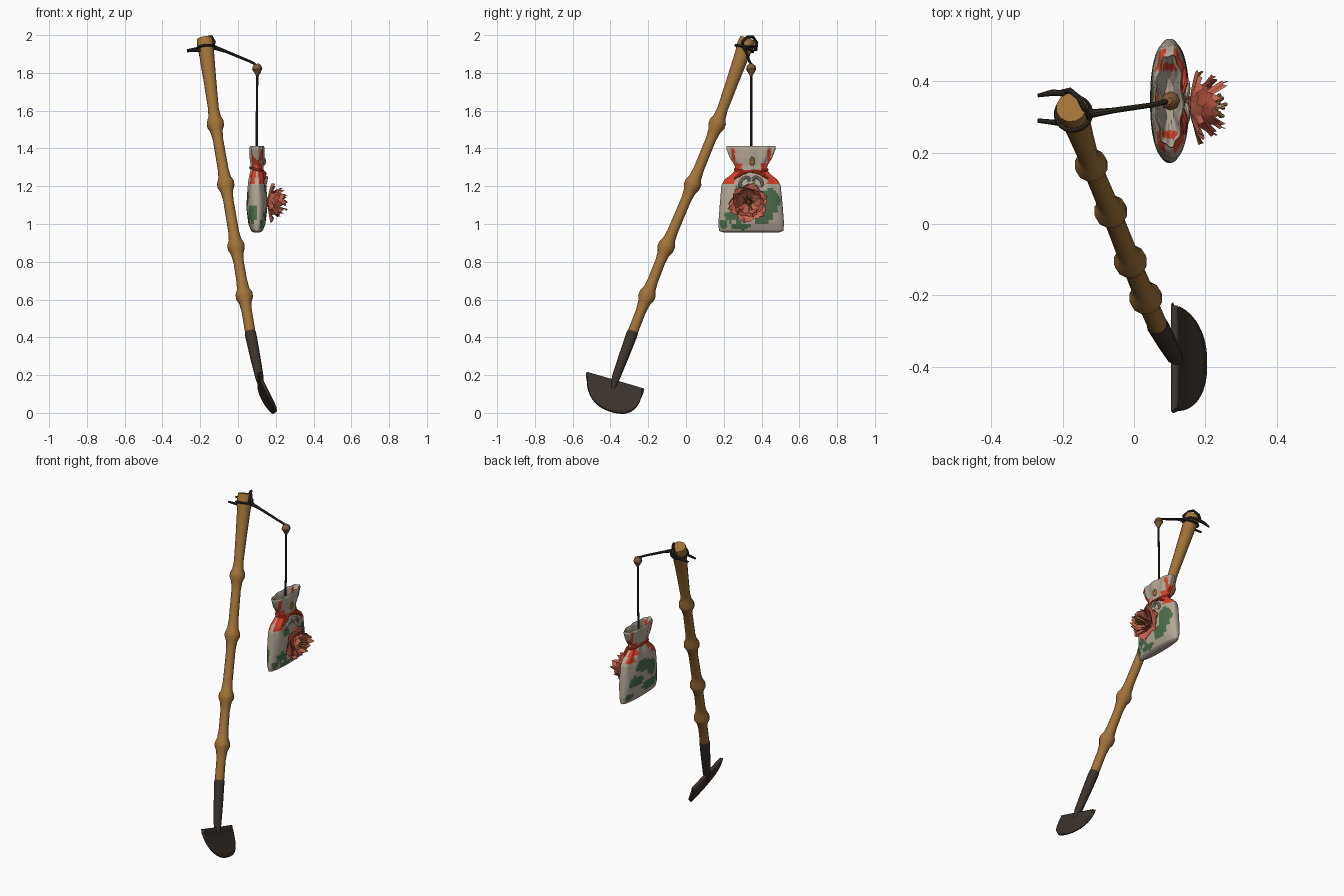
import bpy, bmesh, math, random
from mathutils import Vector

if "Cube" in bpy.data.objects:
    bpy.data.objects.remove(bpy.data.objects["Cube"])

random.seed(4)


def mat(name, *rgb):
    m = bpy.data.materials.new(name)
    m.diffuse_color = (*rgb, 1)
    m.use_nodes = True
    m.node_tree.nodes["Principled BSDF"].inputs["Base Color"].default_value = m.diffuse_color
    return m


BAMBOO = mat("bamboo", 0.36, 0.17, 0.04)
IRON = mat("dark iron", 0.045, 0.033, 0.025)
TWIG = mat("dark twig", 0.03, 0.024, 0.017)
CLOTH = mat("beige cloth", 0.45, 0.39, 0.31)
GREEN = mat("leaf green", 0.07, 0.155, 0.07)
RED = mat("ribbon red", 0.66, 0.05, 0.02)
CORAL = mat("coral petal", 0.55, 0.13, 0.08)
DEEP = mat("deep petal", 0.38, 0.07, 0.04)
STAMEN = mat("stamen ochre", 0.36, 0.19, 0.04)
KNOT = mat("brown knot", 0.22, 0.10, 0.035)


def finish(name, verts, faces, mats, rule=None, angle=40):
    me = bpy.data.meshes.new(name)
    me.from_pydata([tuple(v) for v in verts], [], faces)
    bm = bmesh.new()
    bm.from_mesh(me)
    bmesh.ops.recalc_face_normals(bm, faces=bm.faces)
    for f in bm.faces:
        f.smooth = True
        if rule:
            f.material_index = rule(f.calc_center_median())
    bm.to_mesh(me)
    bm.free()
    me.set_sharp_from_angle(angle=math.radians(angle))
    for m in mats:
        me.materials.append(m)
    ob = bpy.data.objects.new(name, me)
    bpy.context.collection.objects.link(ob)
    return ob


def loft(rings):
    n = len(rings[0])
    verts = [v for r in rings for v in r]
    faces = [(i * n + j, i * n + (j + 1) % n, (i + 1) * n + (j + 1) % n, (i + 1) * n + j)
             for i in range(len(rings) - 1) for j in range(n)]
    faces += [tuple(range(n)), tuple(range(len(verts) - n, len(verts)))]
    return verts, faces


def tube(name, pts, radii, material, sides=8):
    pts = [Vector(p) for p in pts]
    if not isinstance(radii, (list, tuple)):
        radii = [radii] * len(pts)
    rings, side = [], None
    for i, p in enumerate(pts):
        t = (pts[min(i + 1, len(pts) - 1)] - pts[max(i - 1, 0)]).normalized()
        if side is None:
            side = t.orthogonal()
        side = (side - t * side.dot(t)).normalized()
        up = t.cross(side)
        rings.append([p + radii[i] * (side * math.cos(a) + up * math.sin(a))
                      for a in (2 * math.pi * k / sides for k in range(sides))])
    return finish(name, *loft(rings), [material])


def grid(fn, nu, nv):
    verts = [fn(i / nu, j / nv) for i in range(nu + 1) for j in range(nv + 1)]
    faces = [(i * (nv + 1) + j, (i + 1) * (nv + 1) + j, (i + 1) * (nv + 1) + j + 1, i * (nv + 1) + j + 1)
             for i in range(nu) for j in range(nv)]
    return verts, faces


# bamboo pole with swollen nodes, following a slightly bent axis
AXIS = [(-0.176, 0.327, 1.98), (-0.12, 0.165, 1.53), (-0.065, 0.035, 1.21),
        (-0.01, -0.105, 0.88), (0.033, -0.207, 0.62), (0.066, -0.285, 0.42), (0.113, -0.37, 0.19)]


def on_axis(z):
    for a, b in zip(AXIS, AXIS[1:]):
        if z >= b[2]:
            break
    return Vector(a).lerp(Vector(b), (a[2] - z) / (a[2] - b[2]))


prof = [(1.98, 0.043), (1.95, 0.047), (1.9, 0.041), (1.75, 0.034)]
for z in (1.53, 1.21, 0.88, 0.62):
    prof += [(z + 0.08, 0.029), (z + 0.035, 0.034), (z + 0.01, 0.046),
             (z - 0.01, 0.046), (z - 0.035, 0.034), (z - 0.08, 0.028)]
prof += [(0.41, 0.028)]
tube("bamboo_pole", [on_axis(z) for z, r in prof], [r for z, r in prof], BAMBOO, 12)

# iron socket and half-round spade blade
tube("iron_socket", [on_axis(0.43), on_axis(0.41), on_axis(0.3), on_axis(0.19), (0.128, -0.39, 0.12)],
     [0.029, 0.031, 0.028, 0.023, 0.012], IRON, 12)


def blade_pt(u, v):
    w = -math.cos(math.pi * u)
    d = max(1 - abs(w) ** 2.4, 0) ** (1 / 2.4) * v
    return (0.113 + 0.085 * d ** 1.4, -0.375 + 0.147 * w - 0.018 * d, 0.172 - 0.043 * w - 0.163 * d)


blade = finish("spade_blade", *grid(blade_pt, 28, 8), [IRON])
sol = blade.modifiers.new("thickness", 'SOLIDIFY')
sol.thickness, sol.offset = 0.018, 0

# twig arm tied to the pole top, with two tails and a loop over the end
tube("twig_arm", [(-0.27, 0.29, 1.915), (-0.2, 0.282, 1.92), (-0.13, 0.308, 1.937), (-0.06, 0.318, 1.912),
                  (0.06, 0.335, 1.862), (0.085, 0.342, 1.85), (0.102, 0.345, 1.825)],
     [0.006, 0.009, 0.013, 0.008, 0.007, 0.007, 0.008], TWIG)
tube("twig_tail", [(-0.27, 0.36, 1.92), (-0.23, 0.368, 1.925), (-0.185, 0.366, 1.935), (-0.14, 0.345, 1.94),
                   (-0.12, 0.31, 1.937)], [0.005, 0.009, 0.009, 0.008, 0.008], TWIG)
tube("twig_loop", [(-0.135, 0.3, 1.93), (-0.125, 0.3, 1.965), (-0.14, 0.325, 1.99), (-0.155, 0.355, 1.99),
                   (-0.18, 0.375, 1.96), (-0.2, 0.37, 1.92)], 0.008, TWIG)
c = on_axis(1.93)
tilt = (on_axis(1.98) - on_axis(1.9)).normalized()
e1 = tilt.orthogonal().normalized()
e2 = tilt.cross(e1)
tube("pole_binding", [c + 0.049 * (e1 * math.cos(a) + e2 * math.sin(a))
                      for a in (math.pi * k / 10 for k in range(21))], 0.007, TWIG)

# knot and hanging string
tube("string_knot", [(0.098, 0.345, 1.848), (0.1, 0.345, 1.838), (0.102, 0.345, 1.82), (0.103, 0.345, 1.8),
                     (0.102, 0.345, 1.785)], [0.01, 0.022, 0.027, 0.016, 0.008], KNOT)
tube("hanging_string", [(0.102, 0.345, 1.82), (0.1, 0.345, 1.6), (0.098, 0.345, 1.32)], 0.006, TWIG)

# cloth pouch: lofted superellipse rings (z, half depth y, half thickness x)
BX, BY = 0.1, 0.345
POUCH = [(0.955, .145, .014), (0.963, .17, .03), (1.0, .174, .045), (1.08, .168, .055), (1.15, .162, .053),
         (1.205, .156, .047), (1.235, .138, .043), (1.26, .105, .037), (1.285, .083, .031), (1.31, .085, .031),
         (1.35, .11, .036), (1.4, .129, .038), (1.412, .127, .034), (1.4, .119, .028), (1.35, .09, .02),
         (1.31, .05, .01)]
N = 72
rings = []
for p, q in zip(POUCH, POUCH[1:]):
    for s in range(4):
        z, hy, hx = (a + (b - a) * s / 4 for a, b in zip(p, q))
        pleat = min(max((z - 1.13) / 0.14, 0), 1) * 0.1
        ring = []
        for k in range(N):
            a = 2 * math.pi * k / N
            ca, sa = math.cos(a), math.sin(a)
            m = 1 + pleat * math.cos(9 * a + 0.6)
            ring.append((BX + hx * m * math.copysign(abs(ca) ** 0.8, ca),
                         BY + hy * (1 + (m - 1) * 0.3) * math.copysign(abs(sa) ** 0.9, sa), z))
        rings.append(ring)

# green leaf patches as ellipses (y, z, ry, rz) on each side
FRONT = [(0.45, 1.12, .045, .07), (0.41, 1.04, .05, .04), (0.25, 1.04, .045, .03), (0.29, 0.99, .05, .022),
         (0.29, 1.19, .03, .025), (0.2, 1.0, .02, .03)]
BACK = [(0.37, 1.17, .07, .035), (0.28, 1.13, .05, .05), (0.43, 1.09, .06, .035), (0.3, 1.03, .08, .03),
        (0.48, 1.0, .03, .025), (0.2, 1.05, .03, .05)]


def pouch_rule(p):
    dy = abs(p.y - BY)
    side = FRONT if p.x > BX else BACK
    if any(((p.y - y) / a) ** 2 + ((p.z - z) / b) ** 2 < 1 + 0.25 * math.sin(130 * p.y + 90 * p.z)
           for y, z, a, b in side):
        return 1
    if 1.215 < p.z < 1.25 and 0.085 < dy and abs(p.x - BX) > 0.012:
        return 2
    if 1.25 < p.z < 1.32 and dy > 0.05 and abs(p.x - BX) > 0.006:
        return 2
    if 1.3 < p.z < 1.4 and 0.085 < dy < 0.105:
        return 2
    return 0


finish("cloth_pouch", *loft(rings), [CLOTH, GREEN, RED], pouch_rule, 60)

# red drawstring, its tails, small bow loops and bead
tube("red_drawstring", [(BX + 0.033 * math.cos(a), BY + 0.084 * math.sin(a), 1.288 - 0.01 * math.cos(a))
                        for a in (math.pi * k / 18 for k in range(37))], 0.008, RED)
for s, label in ((-1, "left"), (1, "right")):
    tube(label + "_ribbon_tail", [(BX + 0.03, BY + s * 0.01, 1.28), (BX + 0.042, BY + s * 0.05, 1.268),
                                  (BX + 0.042, BY + s * 0.09, 1.24)], [0.008, 0.009, 0.005], RED)
    tube(label + "_bow_loop", [(BX + 0.044 + 0.006 * math.sin(a), BY + s * (0.035 - 0.024 * math.cos(a)),
                                1.235 + 0.022 * math.sin(a) - 0.012 * (1 - math.cos(a)))
                               for a in (math.pi * k / 8 for k in range(17))], 0.008, CLOTH)
tube("yellow_bead", [(BX + 0.034, 0.35, z) for z in (1.31, 1.32, 1.34, 1.36)],
     [0.006, 0.013, 0.014, 0.004], STAMEN)

# flower facing +x: three layers of cupped petals around a cluster of stamens
FY, FZ = 0.332, 1.115


def petal(name, ang, R, W, x0, rise, material):
    def pt(u, v):
        t = 2 * v - 1
        w = W * math.sin(math.pi * (0.08 + 0.74 * u)) * t
        r = R * u * (1 - 0.12 * t * t * u + 0.05 * u * math.cos(7 * t))
        x = x0 + rise * u ** 1.3 + 0.016 * t * t * u + 0.005 * u * math.sin(6 * t + ang)
        return (x, FY + r * math.cos(ang) - w * math.sin(ang), FZ + r * math.sin(ang) + w * math.cos(ang))
    finish(name, *grid(pt, 7, 8), [material])


LAYERS = [(6, 0.108, 0.052, 0.155, 0.025, CORAL), (6, 0.085, 0.044, 0.16, 0.052, DEEP),
          (5, 0.068, 0.036, 0.163, 0.075, CORAL)]
for li, (n, R, W, x0, rise, m) in enumerate(LAYERS):
    for k in range(n):
        petal(f"petal_{li}_{k}", 2 * math.pi * (k + 0.5 * li) / n + 0.3, R * random.uniform(0.88, 1.04), W,
              x0, rise * random.uniform(0.8, 1.15), m)
for k in range(12):
    a, r = k * 2.4, 0.012 + 0.026 * random.random()
    x = random.uniform(0.235, 0.266)
    dy, dz = r * math.cos(a), r * math.sin(a)
    tube(f"stamen_{k}", [(0.16, FY + dy * 0.3, FZ + dz * 0.3), (x - 0.012, FY + dy, FZ + dz),
                         (x - 0.006, FY + dy * 1.1, FZ + dz * 1.1), (x, FY + dy * 1.15, FZ + dz * 1.15)],
         [0.003, 0.003, 0.006, 0.004], STAMEN, 6)
tube("flower_base", [(0.14, FY, FZ), (0.16, FY, FZ), (0.175, FY, FZ)], [0.02, 0.028, 0.01], DEEP)
